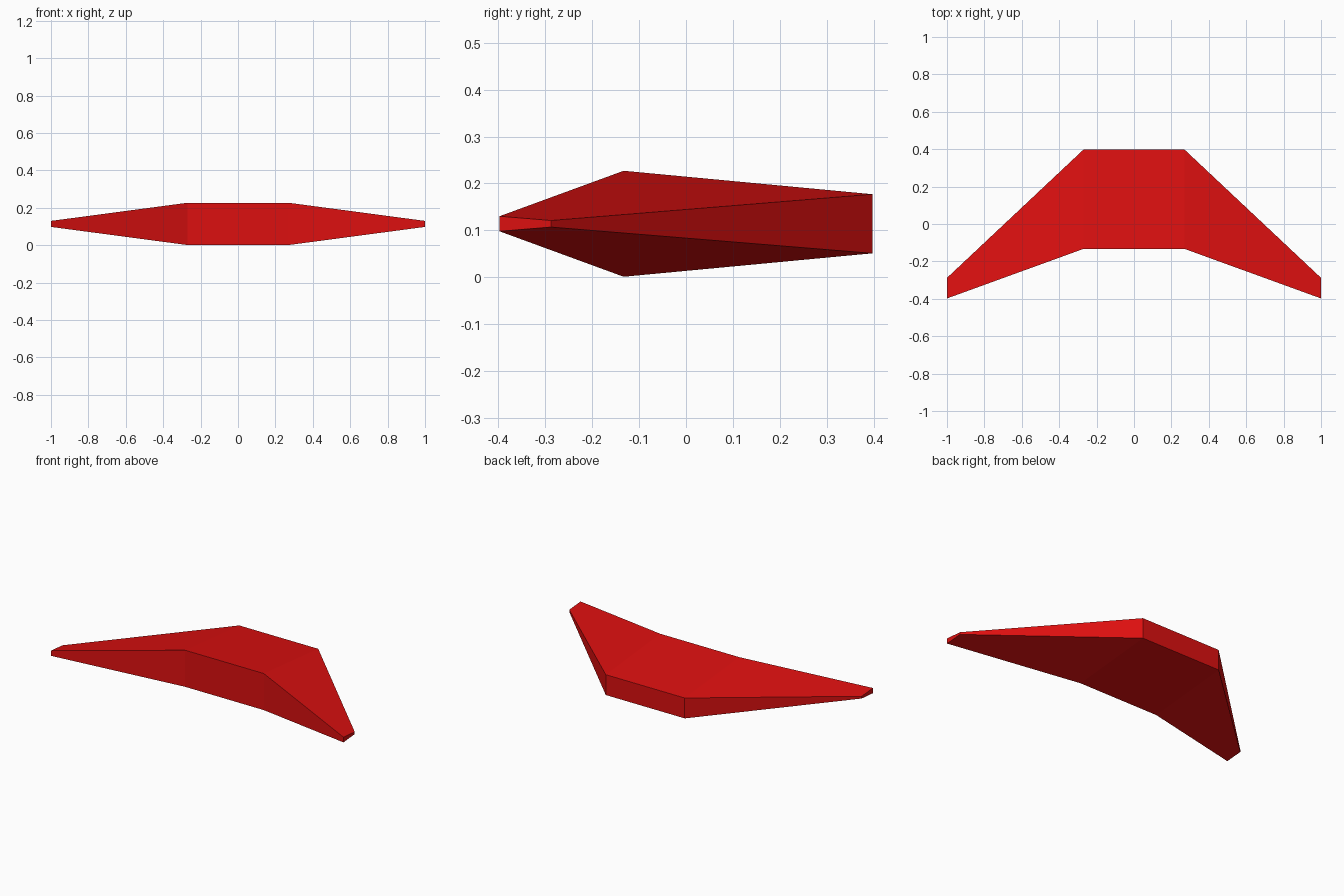
import bpy
import bmesh

if "Cube" in bpy.data.objects:
    bpy.data.objects.remove(bpy.data.objects["Cube"])

# Paint
red = bpy.data.materials.new("red paint")
red.diffuse_color = (0.72, 0.005, 0.005, 1)
red.use_nodes = True
red.node_tree.nodes["Principled BSDF"].inputs["Base Color"].default_value = red.diffuse_color

# Wing stations: half span, then (y, z low, z high) at the front and back edges
ROOT = (0.27, (-0.133, 0.001, 0.227), (0.398, 0.051, 0.177))
TIP = (1.0, (-0.398, 0.098, 0.130), (-0.288, 0.107, 0.121))


def section(bm, station, side):
    """One four-cornered wing section, front-low round to front-high."""
    x, (yf, fl, fh), (yb, bl, bh) = station
    corners = ((yf, fl), (yb, bl), (yb, bh), (yf, fh))
    return [bm.verts.new((side * x, y, z)) for y, z in corners]


# Swept wing lofted from tip to tip
bm = bmesh.new()
rings = [section(bm, s, d) for s, d in ((TIP, -1), (ROOT, -1), (ROOT, 1), (TIP, 1))]
for a, b in zip(rings, rings[1:]):
    for i in range(4):
        j = (i + 1) % 4
        bm.faces.new((a[i], a[j], b[j], b[i]))

# Tip caps
bm.faces.new(rings[0])
bm.faces.new(rings[-1])
bmesh.ops.recalc_face_normals(bm, faces=bm.faces)

mesh = bpy.data.meshes.new("swept_wing")
bm.to_mesh(mesh)
bm.free()
mesh.materials.append(red)
wing = bpy.data.objects.new("swept_wing", mesh)
bpy.context.collection.objects.link(wing)
